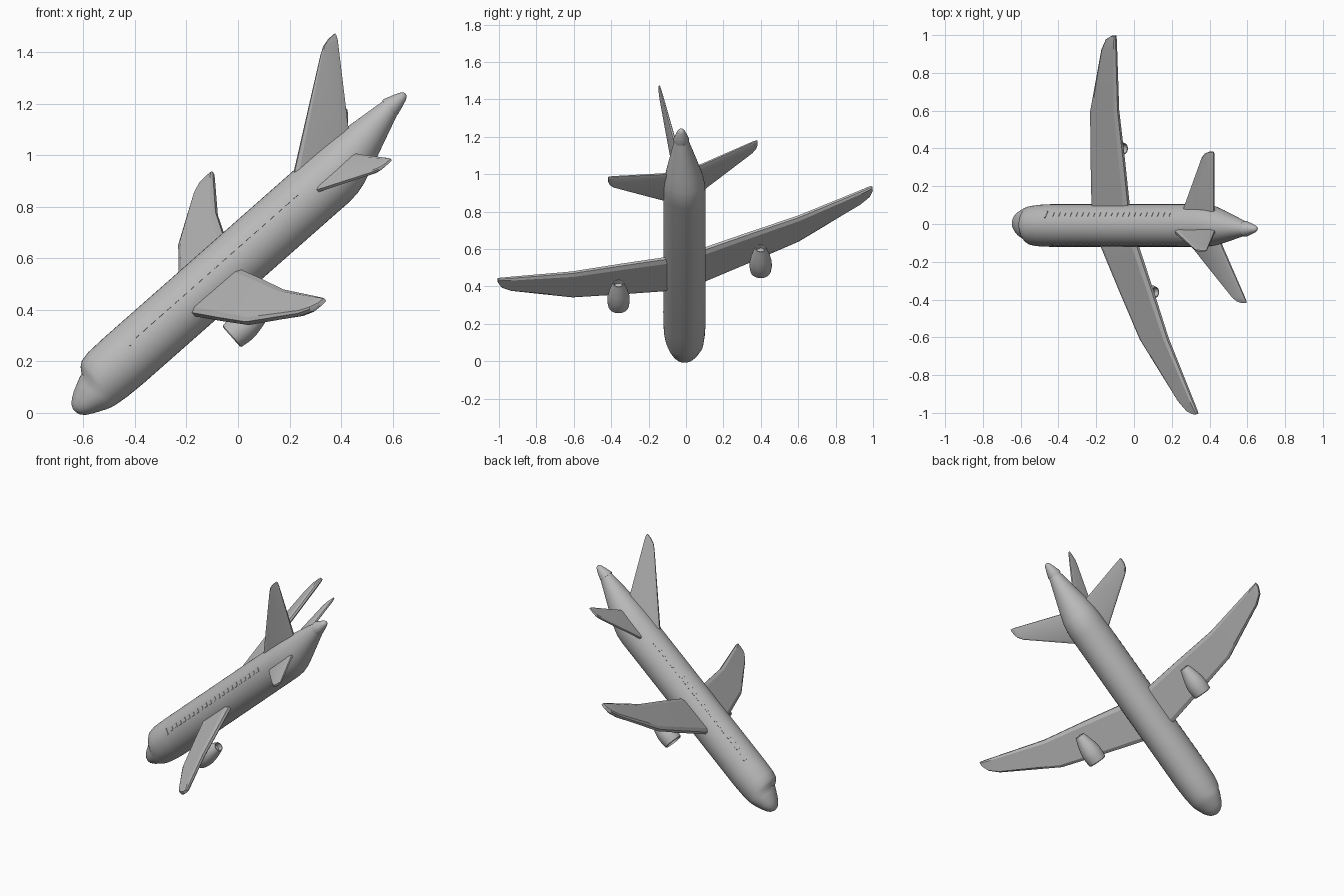
import bpy, bmesh, math
from mathutils import Matrix, Vector

cube = bpy.data.objects.get("Cube")
if cube:
    bpy.data.objects.remove(cube, do_unlink=True)

paint = bpy.data.materials.new("plain grey")
paint.use_nodes = True
GREY = (0.5, 0.5, 0.5, 1)
paint.diffuse_color = GREY
paint.node_tree.nodes["Principled BSDF"].inputs["Base Color"].default_value = GREY

# Climbing, banked pose: local x runs aft, y sideways, z up
aft = Vector((0.75, 0, 0.661)).normalized()
side = Vector((-0.206, 0.95, 0.235)).normalized()
up = aft.cross(side).normalized()
side = up.cross(aft)
POSE = Matrix((aft, side, up)).transposed().to_4x4()
POSE.translation = (-0.295, -0.008, 0.3345)


def finish(name, bm, angle=35):
    bmesh.ops.recalc_face_normals(bm, faces=bm.faces)
    mesh = bpy.data.meshes.new(name)
    bm.to_mesh(mesh)
    bm.free()
    mesh.materials.append(paint)
    obj = bpy.data.objects.new(name, mesh)
    bpy.context.collection.objects.link(obj)
    obj.matrix_world = POSE
    bpy.ops.object.select_all(action='DESELECT')
    obj.select_set(True)
    bpy.context.view_layer.objects.active = obj
    bpy.ops.object.shade_smooth_by_angle(angle=math.radians(angle))
    return obj


def loft(name, rings, angle=35):
    """Skin a list of closed rings and cap both ends."""
    bm = bmesh.new()
    loops = [[bm.verts.new(p) for p in ring] for ring in rings]
    n = len(loops[0])
    for a, b in zip(loops, loops[1:]):
        for i in range(n):
            j = (i + 1) % n
            bm.faces.new((a[i], a[j], b[j], b[i]))
    bm.faces.new(loops[0])
    bm.faces.new(loops[-1])
    return finish(name, bm, angle)


def oval(x, y, top, bottom, half_width, n=40):
    mid, half = (top + bottom) / 2, (top - bottom) / 2
    turns = [2 * math.pi * i / n for i in range(n)]
    return [(x, y + half_width * math.cos(t), mid + half * math.sin(t)) for t in turns]


# Fuselage: station, top, bottom, half width
stations = [
    (-0.471, -0.012, -0.028, 0.01), (-0.464, 0.004, -0.045, 0.032),
    (-0.45, 0.017, -0.06, 0.05), (-0.425, 0.035, -0.074, 0.068),
    (-0.375, 0.06, -0.097, 0.09), (-0.355, 0.068, -0.104, 0.096),
    (-0.34, 0.092, -0.108, 0.1), (-0.32, 0.108, -0.111, 0.104),
    (-0.28, 0.116, -0.115, 0.109), (-0.2, 0.118, -0.118, 0.112),
    (0.86, 0.118, -0.118, 0.112), (0.91, 0.117, -0.114, 0.11),
    (0.96, 0.115, -0.1, 0.104), (1.02, 0.111, -0.075, 0.09),
    (1.225, 0.093, 0.014, 0.036)]
loft("fuselage", [oval(x, 0, t, b, w) for x, t, b, w in stations])

# Tail cone with a small collar step
cone = [(1.222, 0.041), (1.23, 0.041), (1.26, 0.031), (1.29, 0.02),
        (1.303, 0.012), (1.307, 0.004)]
loft("tail_cone", [oval(x, 0, 0.056 + r, 0.056 - r, r, 24) for x, r in cone])


def section(front, back, half):
    """Blunt aerofoil: chord position and thickness pairs."""
    c = back - front
    upper = [(front, half * 0.5), (front + c * 0.09, half),
             (front + c * 0.9, half * 0.9), (back, half * 0.4)]
    return upper + [(x, -t) for x, t in reversed(upper)]


def panel(name, rows, height, sign):
    """Wing panel from rows of span, leading edge, trailing edge, half thickness."""
    return loft(name, [[(x, sign * s, height + t) for x, t in section(f, b, h)]
                       for s, f, b, h in rows], 20)


wing_rows = [(0.05, 0.108, 0.365, 0.021), (0.11, 0.123, 0.377, 0.021),
             (0.36, 0.185, 0.413, 0.02), (0.636, 0.257, 0.449, 0.018),
             (0.98, 0.43, 0.53, 0.015), (1.035, 0.475, 0.543, 0.013),
             (1.053, 0.515, 0.545, 0.009)]
tail_rows = [(0.03, 0.745, 1.0, 0.012), (0.11, 0.804, 1.014, 0.012),
             (0.39, 1.008, 1.092, 0.009), (0.412, 1.035, 1.097, 0.007),
             (0.42, 1.06, 1.097, 0.005)]
# Engine outer skin, with recessed intake and exhaust
engine = [(0.2, 0.015), (0.2, 0.044), (0.176, 0.051), (0.18, 0.055),
          (0.215, 0.06), (0.25, 0.059), (0.29, 0.051), (0.33, 0.039),
          (0.362, 0.029), (0.362, 0.024), (0.335, 0.022)]

for label, sign in (("left", 1), ("right", -1)):
    panel(label + "_wing", wing_rows, -0.011, sign)
    panel(label + "_tailplane", tail_rows, 0.031, sign)
    loft(label + "_engine",
         [oval(x, sign * 0.4, -0.087 + r, -0.087 - r, r, 28) for x, r in engine])

    # Cabin windows and door, thin plates tangent to the hull
    turn = math.atan2(0.076 / 0.118, sign * 0.0855 / 0.112)
    normal = Vector((0, math.cos(turn) / 0.112, math.sin(turn) / 0.118)).normalized()
    frame = Matrix((Vector((1, 0, 0)), normal.cross(Vector((1, 0, 0))), normal))
    frame = frame.transposed().to_4x4()
    bm = bmesh.new()
    plates = [(-0.097 + 0.041 * i, 0.022, 0.024) for i in range(21)]
    plates.append((-0.14, 0.008, 0.04))
    for x, length, height in plates:
        spot = Vector((x, 0.112 * math.cos(turn), 0.118 * math.sin(turn)))
        place = Matrix.Translation(spot) @ frame @ Matrix.Diagonal((length, height, 0.005, 1))
        bmesh.ops.create_cube(bm, size=1, matrix=place)
    finish(label + "_windows", bm)

# Upright fin: height, leading edge, trailing edge, half thickness
fin_rows = [(0.06, 0.705, 1.03, 0.016), (0.118, 0.783, 1.06, 0.015),
            (0.405, 1.16, 1.248, 0.006), (0.424, 1.19, 1.257, 0.005),
            (0.432, 1.22, 1.257, 0.004)]
loft("fin", [[(x, t, h) for x, t in section(f, b, w)] for h, f, b, w in fin_rows], 20)
